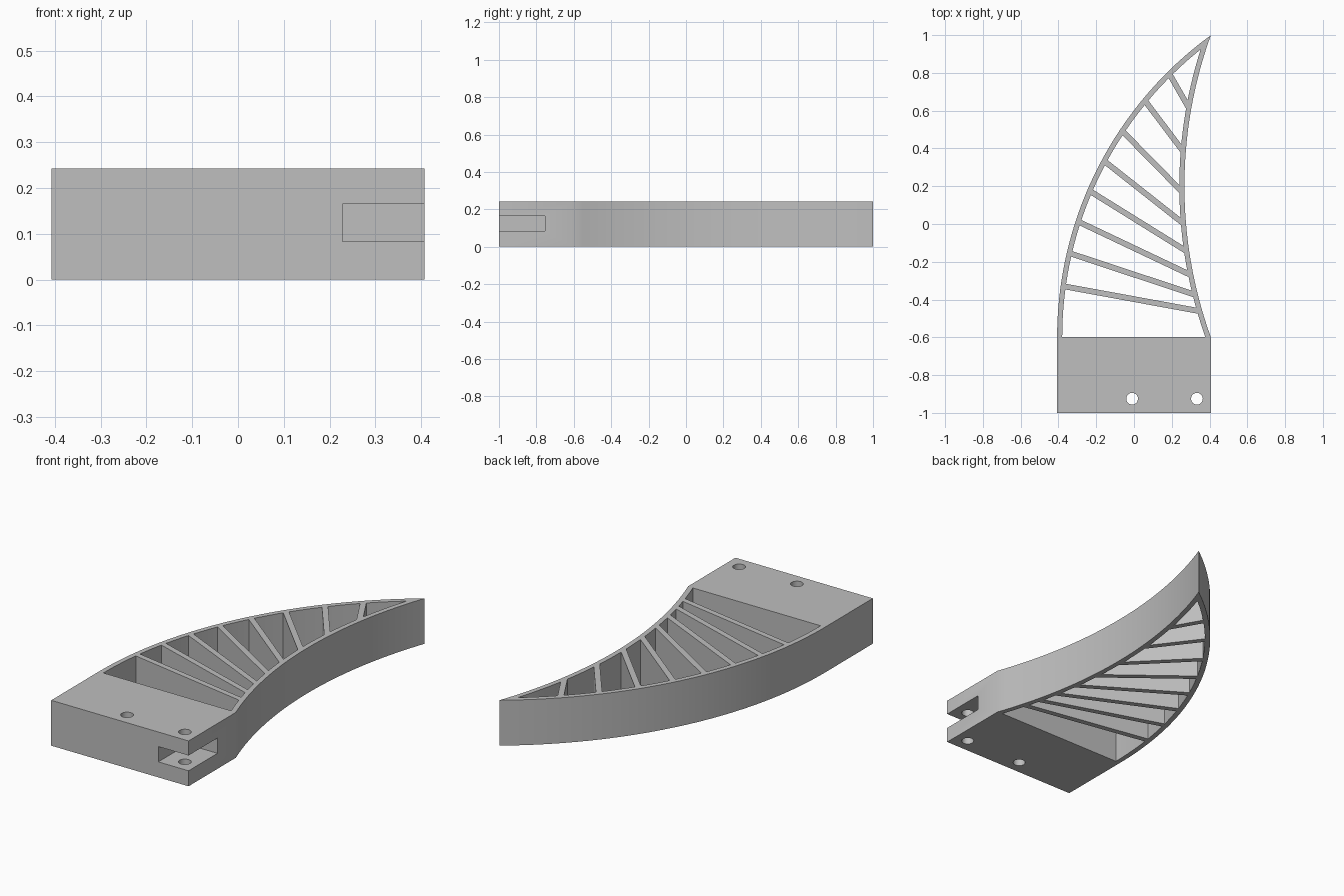
import bpy
import bmesh
from math import sqrt
from mathutils import Vector

if "Cube" in bpy.data.objects:
    bpy.data.objects.remove(bpy.data.objects["Cube"])

HEIGHT = 0.243
HALF_W = 0.407
ROOT_Y = -0.6
WALL = 0.027

grey = bpy.data.materials.new("light grey")
grey.use_nodes = True
grey.diffuse_color = (0.52, 0.52, 0.52, 1)
grey.node_tree.nodes["Principled BSDF"].inputs["Base Color"].default_value = grey.diffuse_color


def prism(name, outline, z0, z1):
    """Extrude a closed plan outline between two heights."""
    bm = bmesh.new()
    face = bm.faces.new([bm.verts.new((x, y, z0)) for x, y in outline])
    top = bmesh.ops.extrude_face_region(bm, geom=[face])["geom"]
    bmesh.ops.translate(bm, vec=(0, 0, z1 - z0),
                        verts=[v for v in top if isinstance(v, bmesh.types.BMVert)])
    bmesh.ops.recalc_face_normals(bm, faces=bm.faces)
    mesh = bpy.data.meshes.new(name)
    bm.to_mesh(mesh)
    bm.free()
    mesh.materials.append(grey)
    obj = bpy.data.objects.new(name, mesh)
    bpy.context.collection.objects.link(obj)
    return obj


def cut(target, cutter):
    """Subtract the cutter from the target and discard it."""
    cutter.hide_render = True
    mod = target.modifiers.new("cut", 'BOOLEAN')
    mod.operation = 'DIFFERENCE'
    mod.solver = 'EXACT'
    mod.object = cutter
    bpy.context.view_layer.objects.active = target
    bpy.ops.object.modifier_apply(modifier=mod.name)
    bpy.data.objects.remove(cutter)


def rect(x0, x1, y0, y1):
    return [(x0, y0), (x1, y0), (x1, y1), (x0, y1)]


# Two circular arcs bound the blade; inset moves both walls inwards
def back_arc(y, inset=0):
    r = 1.979
    return -HALF_W + r - sqrt((r - inset) ** 2 - (y - ROOT_Y) ** 2)


def front_arc(y, inset=0):
    r = 2.356
    return 0.267 + r - sqrt((r + inset) ** 2 - (y - 0.2) ** 2)


def blade_outline(y0, inset, steps=32):
    lo, hi = 0.5, 1.02
    for _ in range(40):
        mid = (lo + hi) / 2
        if back_arc(mid, inset) < front_arc(mid, inset):
            lo = mid
        else:
            hi = mid
    ys = [y0 + (lo - y0) * i / steps for i in range(steps + 1)]
    right = [(front_arc(y, inset), y) for y in ys]
    left = [(back_arc(y, inset), y) for y in ys[:-1]]
    return right + left[::-1]


# Solid body: rectangular root block continuing into the curved blade
outline = [(-HALF_W, -1), (HALF_W, -1)] + blade_outline(ROOT_Y, 0)
body = prism("ribbed_blade", outline, 0, HEIGHT)

# Pocket through the blade, leaving the fan of diagonal ribs standing
pocket = prism("pocket_cutter", blade_outline(ROOT_Y + 0.003, WALL), -0.1, 0.4)
ribs = [((-0.37, -0.33), (0.34, -0.46)), ((-0.34, -0.155), (0.31, -0.37)),
        ((-0.29, 0.01), (0.29, -0.265)), ((-0.235, 0.175), (0.28, -0.145)),
        ((-0.16, 0.335), (0.265, 0.0)), ((-0.06, 0.49), (0.25, 0.175)),
        ((0.06, 0.65), (0.26, 0.385)), ((0.19, 0.79), (0.29, 0.615))]
for a, b in ribs:
    a, b = Vector(a), Vector(b)
    along = (b - a).normalized()
    side = along.orthogonal() * 0.015
    a, b = a - along * 0.04, b + along * 0.04
    cut(pocket, prism("rib_gap", [a - side, b - side, b + side, a + side], -0.2, 0.5))
cut(body, pocket)

# Corner slot in the root block
cut(body, prism("slot_cutter", rect(0.228, 0.5, -1.1, -0.755), 0.083, 0.165))

# Bolt holes
for x in (-0.01, 0.333):
    bpy.ops.mesh.primitive_cylinder_add(vertices=32, radius=0.031, depth=1,
                                        location=(x, -0.925, 0.1))
    cut(body, bpy.context.object)

bpy.ops.object.select_all(action='DESELECT')
body.select_set(True)
bpy.context.view_layer.objects.active = body
bpy.ops.object.shade_smooth_by_angle(angle=0.5)
